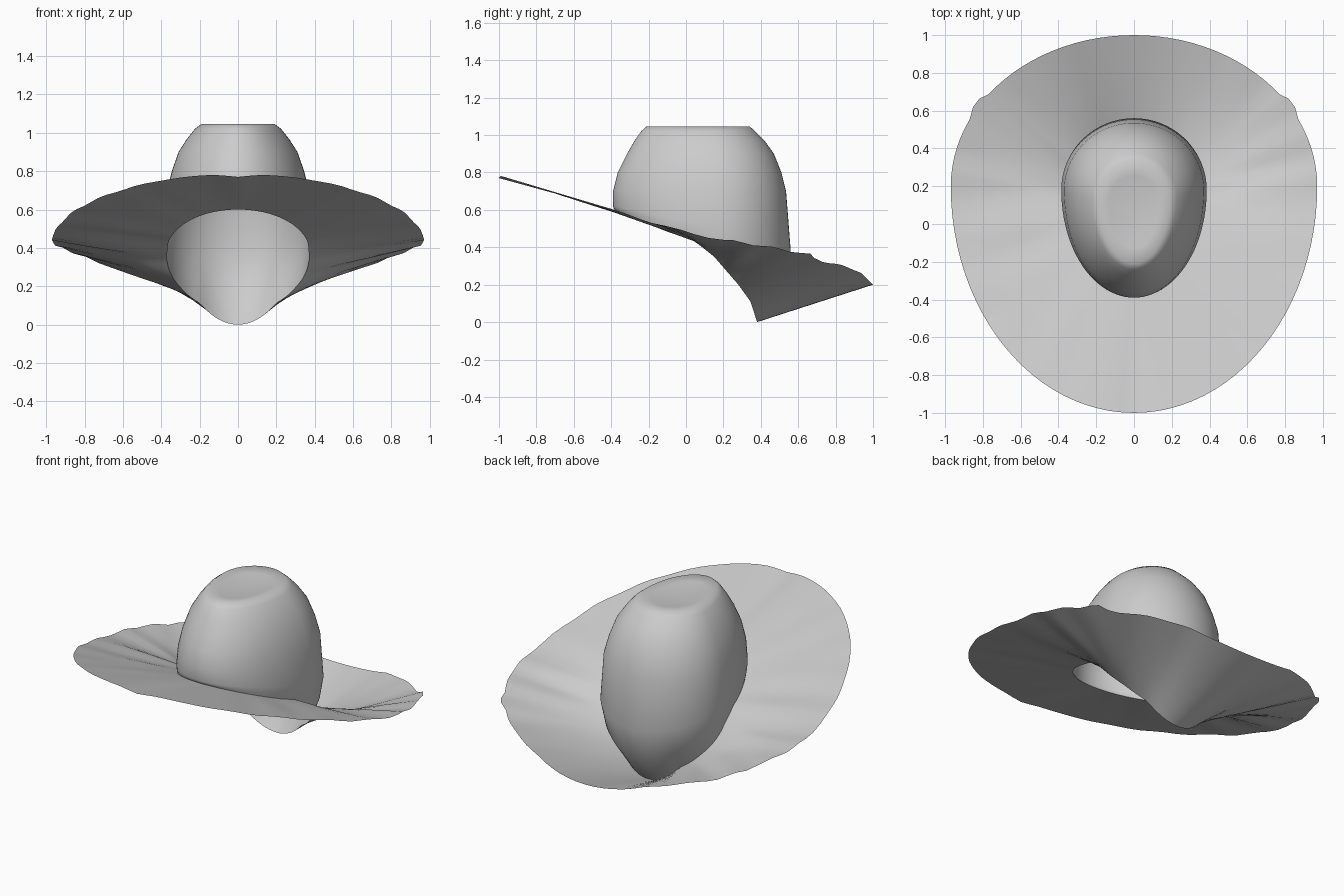
import bpy, bmesh, math
from mathutils import Vector

cube = bpy.data.objects.get("Cube")
if cube:
    bpy.data.objects.remove(cube, do_unlink=True)

SIDES = 96
ANGLES = [math.tau * i / SIDES for i in range(SIDES)]

felt = bpy.data.materials.new("grey_felt")
felt.use_nodes = True
GREY = (0.6, 0.6, 0.6, 1)
felt.diffuse_color = GREY
felt.node_tree.nodes["Principled BSDF"].inputs["Base Color"].default_value = GREY


def interp(table, v):
    """Piecewise linear lookup."""
    if v <= table[0][0]:
        return table[0][1]
    for (a, p), (b, q) in zip(table, table[1:]):
        if v <= b:
            return p + (q - p) * (v - a) / (b - a)
    return table[-1][1]


def egg(t, half_width, front, mid, back):
    """Point on an egg outline, widest at y = mid."""
    s = math.sin(t)
    y = mid + s * ((back - mid) if s > 0 else (mid - front))
    return half_width * math.cos(t), y


def loft(name, rows, cap=False):
    """Skin closed rings of points; optionally close the last ring."""
    bm = bmesh.new()
    rings = [[bm.verts.new(p) for p in row] for row in rows]
    for a, b in zip(rings, rings[1:]):
        for i in range(SIDES):
            j = (i + 1) % SIDES
            bm.faces.new((a[i], a[j], b[j], b[i]))
    if cap:
        top = rings[-1]
        centre = bm.verts.new(sum((v.co for v in top), Vector()) / SIDES)
        for i in range(SIDES):
            bm.faces.new((top[i], top[(i + 1) % SIDES], centre))
    mesh = bpy.data.meshes.new(name)
    bm.to_mesh(mesh)
    bm.free()
    mesh.materials.append(felt)
    obj = bpy.data.objects.new(name, mesh)
    bpy.context.collection.objects.link(obj)
    for p in mesh.polygons:
        p.use_smooth = True
    return obj


# Head opening, dipping to a point at the back
HOLE_Z = [(-.38, .6), (-.06, .47), (.05, .43), (.15, .35), (.28, .2), (.345, .11), (.38, 0)]


def hole(t):
    x, y = egg(t, .37, -.38, .15, .38)
    return Vector((x, y, interp(HOLE_Z, y)))


# Outer brim edge, sloping down from front to back, with a step in the rear
RIM_Z = [(-1, .785), (-.7, .69), (-.4, .6), (0, .48), (.2, .44), (.4, .41), (.66, .36),
         (.7, .33), (.85, .3), (.94, .26), (1, .2)]


def rim(t):
    x, y = egg(t, .97, -1, .2, 1)
    z = interp(RIM_Z, y)
    s = math.sin(t)
    if .48 < s < .6:
        x, y = x * 1.015, y * 1.03
    z += .006 * math.sin(23 * t) * math.cos(t) ** 2
    if s < 0:
        z -= .015 * math.exp(-(x / .08) ** 2)
    return Vector((x, y, z))


# Brim: straight rays from the opening to the edge with faint pleats
brim_rows = []
for k in range(7):
    f = k / 6
    row = []
    for t in ANGLES:
        p = hole(t).lerp(rim(t), f)
        p.z += .007 * math.sin(17 * t + 1) * math.cos(t) ** 2 * math.sin(math.pi * f)
        row.append(p)
    brim_rows.append(row)
brim = loft("brim", list(reversed(brim_rows)))

# Crown: height, half width, front, widest y, back
CROWN = [
    (.70, .37, -.39, .18, .535),
    (.80, .345, -.365, .17, .51),
    (.90, .31, -.315, .16, .47),
    (.97, .265, -.275, .15, .42),
    (1.02, .225, -.24, .14, .37),
    (1.047, .19, -.21, .13, .34),
]


def bulge(t):
    x, y = egg(t, .385, -.39, .18, .56)
    return Vector((x, y, .5 - .12 * math.sin(t)))


def tuck(t):
    a, b = bulge(t), hole(t)
    p = a.lerp(b, .3)
    p.z = a.z + (b.z - a.z) * .55
    return p


crown_rows = [[hole(t) for t in ANGLES], [tuck(t) for t in ANGLES], [bulge(t) for t in ANGLES]]
for z, *outline in CROWN:
    crown_rows.append([Vector((*egg(t, *outline), z)) for t in ANGLES])
# shallow dent in the top
for scale, z in ((.7, 1.04), (.35, 1.03)):
    crown_rows.append([Vector((p.x * scale, .065 + (p.y - .065) * scale, z))
                       for p in crown_rows[8]])
crown = loft("crown", crown_rows, cap=True)
